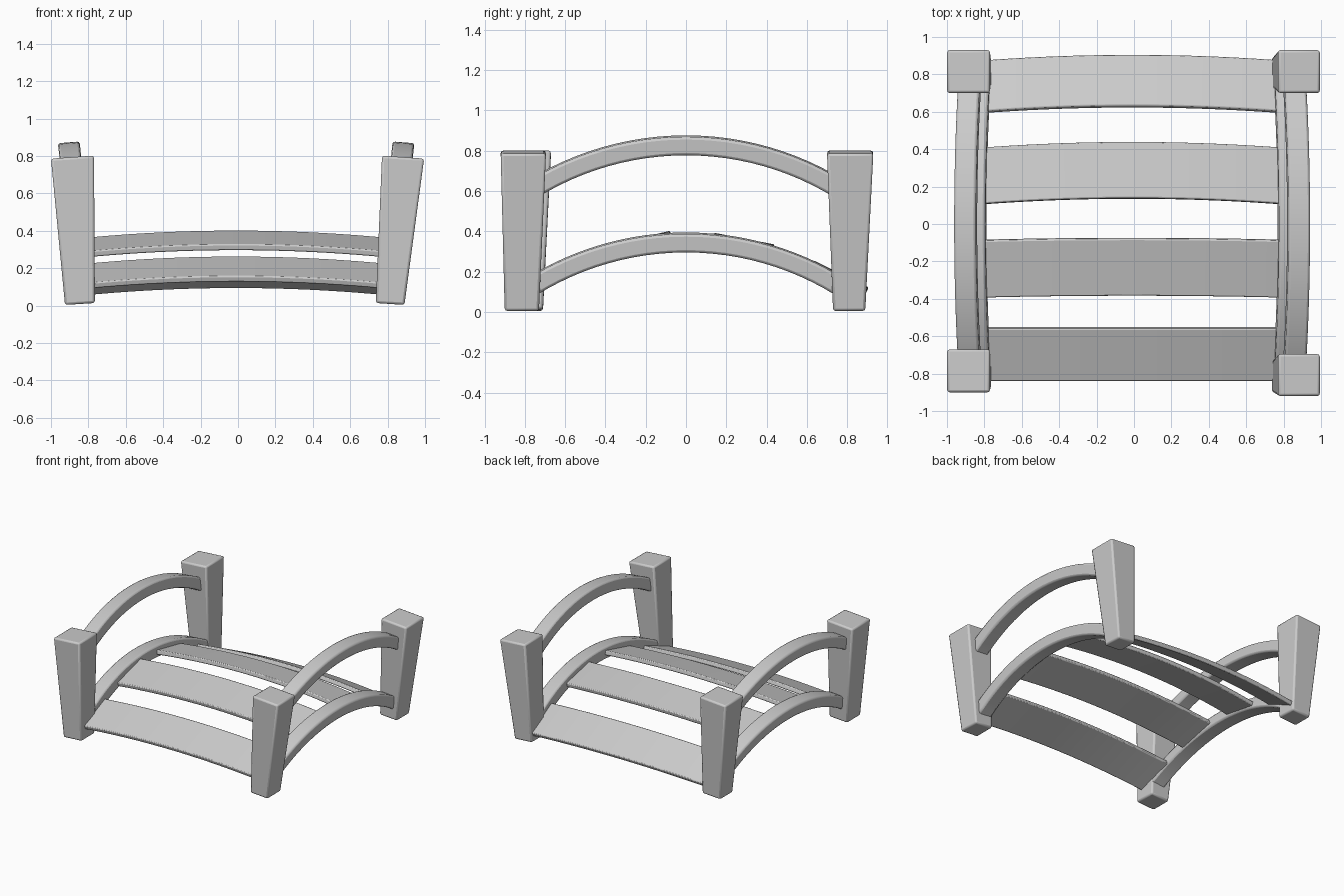
import bpy, bmesh, math

if "Cube" in bpy.data.objects:
    bpy.data.objects.remove(bpy.data.objects["Cube"])


def sweep(name, rings, bevel):
    """Join a row of four-sided cross-sections into a capped, bevelled solid."""
    bm = bmesh.new()
    rows = [[bm.verts.new(p) for p in ring] for ring in rings]
    for a, b in zip(rows, rows[1:]):
        for i in range(4):
            j = (i + 1) % 4
            bm.faces.new((a[i], a[j], b[j], b[i]))
    bm.faces.new(rows[0][::-1])
    bm.faces.new(rows[-1])
    bmesh.ops.recalc_face_normals(bm, faces=bm.faces)
    mesh = bpy.data.meshes.new(name)
    bm.to_mesh(mesh)
    bm.free()
    ob = bpy.data.objects.new(name, mesh)
    bpy.context.collection.objects.link(ob)
    mod = ob.modifiers.new("bevel", 'BEVEL')
    mod.width = bevel
    mod.segments = 2
    mod.limit_method = 'ANGLE'
    mod.angle_limit = math.radians(40)
    bpy.ops.object.select_all(action='DESELECT')
    ob.select_set(True)
    bpy.context.view_layer.objects.active = ob
    bpy.ops.object.shade_smooth_by_angle(angle=math.radians(30))
    return ob


def post(name, bottom, top):
    # Corner heights tilt slightly with the outward lean
    def ring(box, z, tilt):
        x0, x1, y0, y1 = box
        mid = (x0 + x1) / 2
        side = 1 if mid > 0 else -1
        return [(x, y, z - tilt * side * (1 if x > mid else -1))
                for x, y in ((x0, y0), (x1, y0), (x1, y1), (x0, y1))]
    sweep(name, [ring(bottom, 0.009, 0.005), ring(top, 0.794, 0.008)], 0.013)


def rail(name, side, crown):
    # Circular arch that leans outward with height
    radius, hw, hh = 1.45, 0.058, 0.046
    reach = math.asin(0.765 / radius)
    rings = []
    for i in range(25):
        a = -reach + 2 * reach * i / 24
        ring = []
        for u, v in ((-hw, -hh), (hw, -hh), (hw, hh), (-hw, hh)):
            r = radius + v
            z = crown - radius + r * math.cos(a)
            x = side * (0.804 + 0.104 * z + u) - 0.01
            ring.append((x, r * math.sin(a), z - 0.08 * u))
        rings.append(ring)
    sweep(name, rings, 0.013)


def plank(name, y0, z0, y1, z1, shift):
    # Deck board bowed along x; (y, z) are the top edges at mid-span
    length = math.hypot(y1 - y0, z1 - z0)
    t = 0.034
    ny, nz = -(z1 - z0) / length * t, (y1 - y0) / length * t
    section = [(y0, z0), (y1, z1), (y1 - ny, z1 - nz), (y0 - ny, z0 - nz)]
    rings = []
    for i in range(21):
        s = -1 + i / 10
        rings.append([(-0.01 + 0.80 * s, y - shift * s * s, z - 0.038 * s * s)
                      for y, z in section])
    sweep(name, rings, 0.007)


# Corner posts
post("front_left_post", (-0.925, -0.765, -0.88, -0.71), (-1.0, -0.77, -0.90, -0.67))
post("back_left_post", (-0.925, -0.765, 0.73, 0.89), (-1.0, -0.77, 0.70, 0.93))
post("front_right_post", (0.737, 0.89, -0.90, -0.73), (0.77, 0.995, -0.92, -0.695))
post("back_right_post", (0.737, 0.89, 0.73, 0.89), (0.77, 0.995, 0.70, 0.93))

# Hand rails and deck beams
for side, label in ((-1, "left"), (1, "right")):
    rail(label + "_hand_rail", side, 0.827)
    rail(label + "_deck_beam", side, 0.345)

# Deck planks, front to back
plank("plank_1", -0.842, 0.158, -0.56, 0.265, 0.0)
plank("plank_2", -0.385, 0.328, -0.08, 0.403, 0.01)
plank("plank_3", 0.14, 0.393, 0.44, 0.335, 0.03)
plank("plank_4", 0.635, 0.255, 0.907, 0.122, 0.03)
